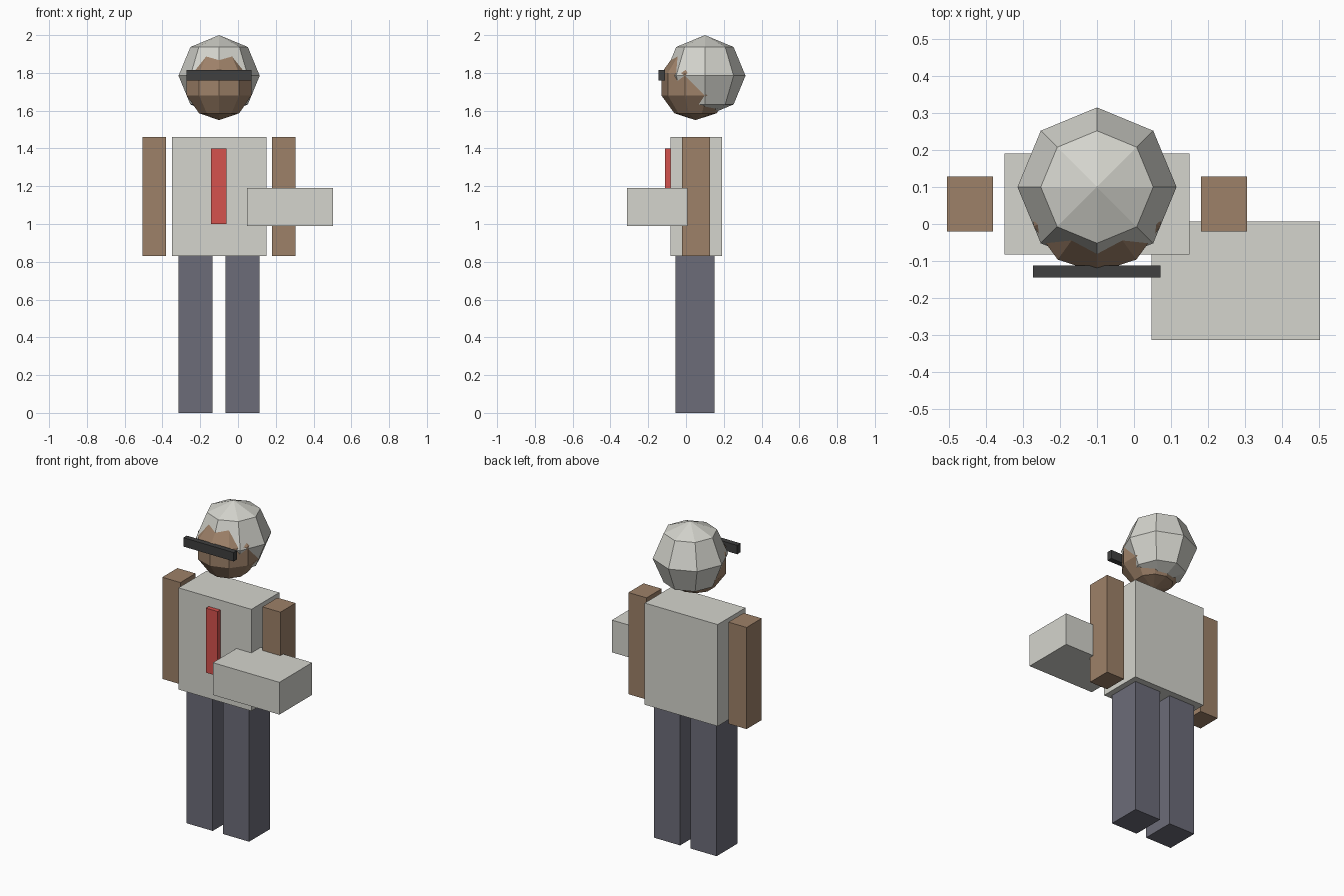
import bpy
import bmesh
from mathutils import Vector

cube = bpy.data.objects.get("Cube")
if cube:
    bpy.data.objects.remove(cube, do_unlink=True)


def material(name, rgb):
    mat = bpy.data.materials.new(name)
    mat.use_nodes = True
    color = (*rgb, 1.0)
    mat.diffuse_color = color
    mat.node_tree.nodes["Principled BSDF"].inputs["Base Color"].default_value = color
    return mat


pale_grey = material("pale grey", (0.66, 0.66, 0.61))
skin = material("brown skin", (0.34, 0.22, 0.14))
slate = material("slate trousers", (0.15, 0.15, 0.19))
red = material("tie red", (0.66, 0.085, 0.075))
black = material("glasses black", (0.05, 0.05, 0.05))


def add_object(name, bm, location, mat):
    mesh = bpy.data.meshes.new(name)
    bm.to_mesh(mesh)
    bm.free()
    mesh.materials.append(mat)
    obj = bpy.data.objects.new(name, mesh)
    obj.location = location
    bpy.context.collection.objects.link(obj)
    return obj


def box(name, low, high, mat):
    low, high = Vector(low), Vector(high)
    bm = bmesh.new()
    bmesh.ops.create_cube(bm, size=1)
    bmesh.ops.scale(bm, vec=high - low, verts=bm.verts)
    return add_object(name, bm, (low + high) / 2, mat)


def ball(name, center, radius, segments, rings, mat):
    bm = bmesh.new()
    bmesh.ops.create_uvsphere(bm, u_segments=segments, v_segments=rings, radius=radius)
    return add_object(name, bm, center, mat)


# Body centre line
mid = -0.1

# Legs and arms, mirrored about the body centre line
for side, sign in (("left", 1), ("right", -1)):
    leg_x = mid + sign * 0.125
    box(side + "_leg", (leg_x - 0.09, -0.055, 0), (leg_x + 0.09, 0.15, 0.83), slate)
    arm_x = mid + sign * 0.343
    box(side + "_arm", (arm_x - 0.062, -0.02, 0.83), (arm_x + 0.062, 0.128, 1.46), skin)

# Torso and tie
box("torso", (-0.35, -0.083, 0.83), (0.15, 0.19, 1.46), pale_grey)
box("tie", (-0.143, -0.11, 1.0), (-0.062, -0.083, 1.4), red)

# Carried box
box("carried_box", (0.047, -0.313, 0.99), (0.503, 0.007, 1.19), pale_grey)

# Head, hair overlapping it, and glasses
ball("head", (mid, 0.05, 1.74), 0.19, 10, 5, skin)
ball("hair", (mid, 0.1, 1.785), 0.215, 8, 4, pale_grey)
box("glasses", (-0.273, -0.145, 1.76), (0.072, -0.112, 1.815), black)
